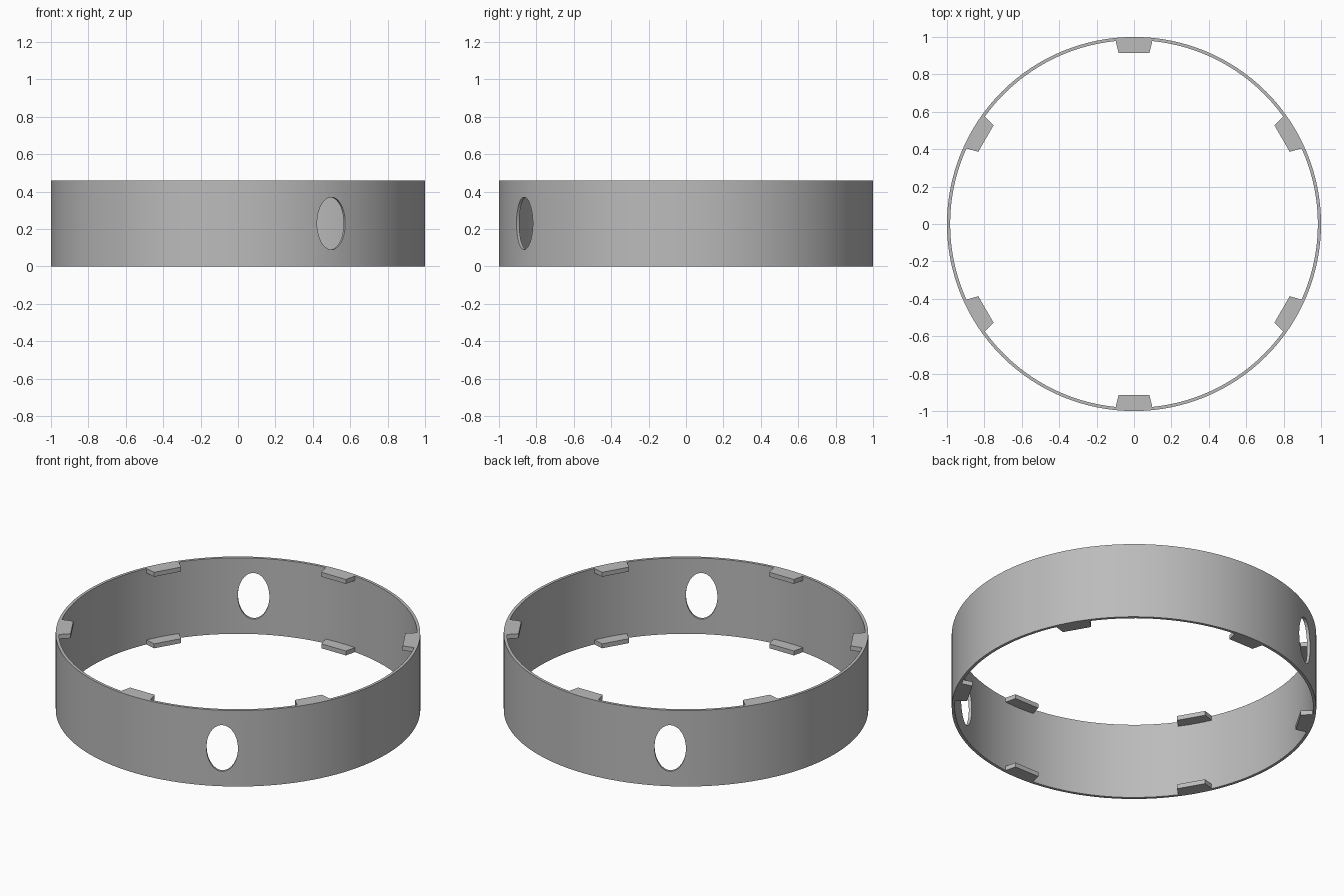
import bpy, bmesh, math
from mathutils import Matrix

if "Cube" in bpy.data.objects:
    bpy.data.objects.remove(bpy.data.objects["Cube"], do_unlink=True)

HEIGHT = 0.46
OUTER, INNER = 1.0, 0.983
TAB = 0.027

grey = bpy.data.materials.new("plain grey")
grey.use_nodes = True
colour = (0.5, 0.5, 0.5, 1)
grey.diffuse_color = colour
grey.node_tree.nodes["Principled BSDF"].inputs["Base Color"].default_value = colour


def make_object(name, bm):
    bmesh.ops.recalc_face_normals(bm, faces=bm.faces)
    mesh = bpy.data.meshes.new(name)
    bm.to_mesh(mesh)
    bm.free()
    mesh.materials.append(grey)
    obj = bpy.data.objects.new(name, mesh)
    bpy.context.collection.objects.link(obj)
    return obj


def select_only(obj):
    bpy.ops.object.select_all(action='DESELECT')
    obj.select_set(True)
    bpy.context.view_layer.objects.active = obj


# Thin band: rectangular section turned around the z axis
bm = bmesh.new()
section = [(INNER, 0), (OUTER, 0), (OUTER, HEIGHT), (INNER, HEIGHT)]
verts = [bm.verts.new((r, 0, z)) for r, z in section]
edges = [bm.edges.new((verts[i], verts[(i + 1) % 4])) for i in range(4)]
bmesh.ops.spin(bm, geom=verts + edges, axis=(0, 0, 1), cent=(0, 0, 0),
               angle=math.tau, steps=128, use_duplicate=False)
bmesh.ops.remove_doubles(bm, verts=bm.verts, dist=0.0001)
band = make_object("band", bm)

# Elliptical cutter along one diameter makes both opposite holes
bm = bmesh.new()
bmesh.ops.create_cone(bm, cap_ends=True, segments=48, radius1=1, radius2=1, depth=3)
bm.transform(Matrix.Translation((0, 0, HEIGHT / 2))
             @ Matrix.Rotation(math.radians(-60), 4, 'Z')
             @ Matrix.Rotation(math.radians(90), 4, 'Y')
             @ Matrix.Diagonal((0.14, 0.087, 1, 1)))
cutter = make_object("hole_cutter", bm)
cutter.hide_render = True

select_only(band)
cut = band.modifiers.new("holes", 'BOOLEAN')
cut.object = cutter
cut.solver = 'EXACT'
bpy.ops.object.modifier_apply(modifier=cut.name)
bpy.data.objects.remove(cutter, do_unlink=True)
bpy.ops.object.shade_smooth_by_angle(angle=math.radians(30))

# Tapered tabs inside the rim, six at each edge
outline = [(0.914, -0.082), (0.987, -0.1), (0.987, 0.1), (0.914, 0.082)]
for level, base in (("lower", 0), ("upper", HEIGHT - TAB)):
    for i in range(6):
        bm = bmesh.new()
        face = bm.faces.new([bm.verts.new((x, y, base)) for x, y in outline])
        top = bmesh.ops.extrude_face_region(bm, geom=[face])["geom"]
        moved = [v for v in top if isinstance(v, bmesh.types.BMVert)]
        bmesh.ops.translate(bm, verts=moved, vec=(0, 0, TAB))
        bm.transform(Matrix.Rotation(math.radians(30 + 60 * i), 4, 'Z'))
        make_object(f"{level}_tab_{i + 1}", bm)
